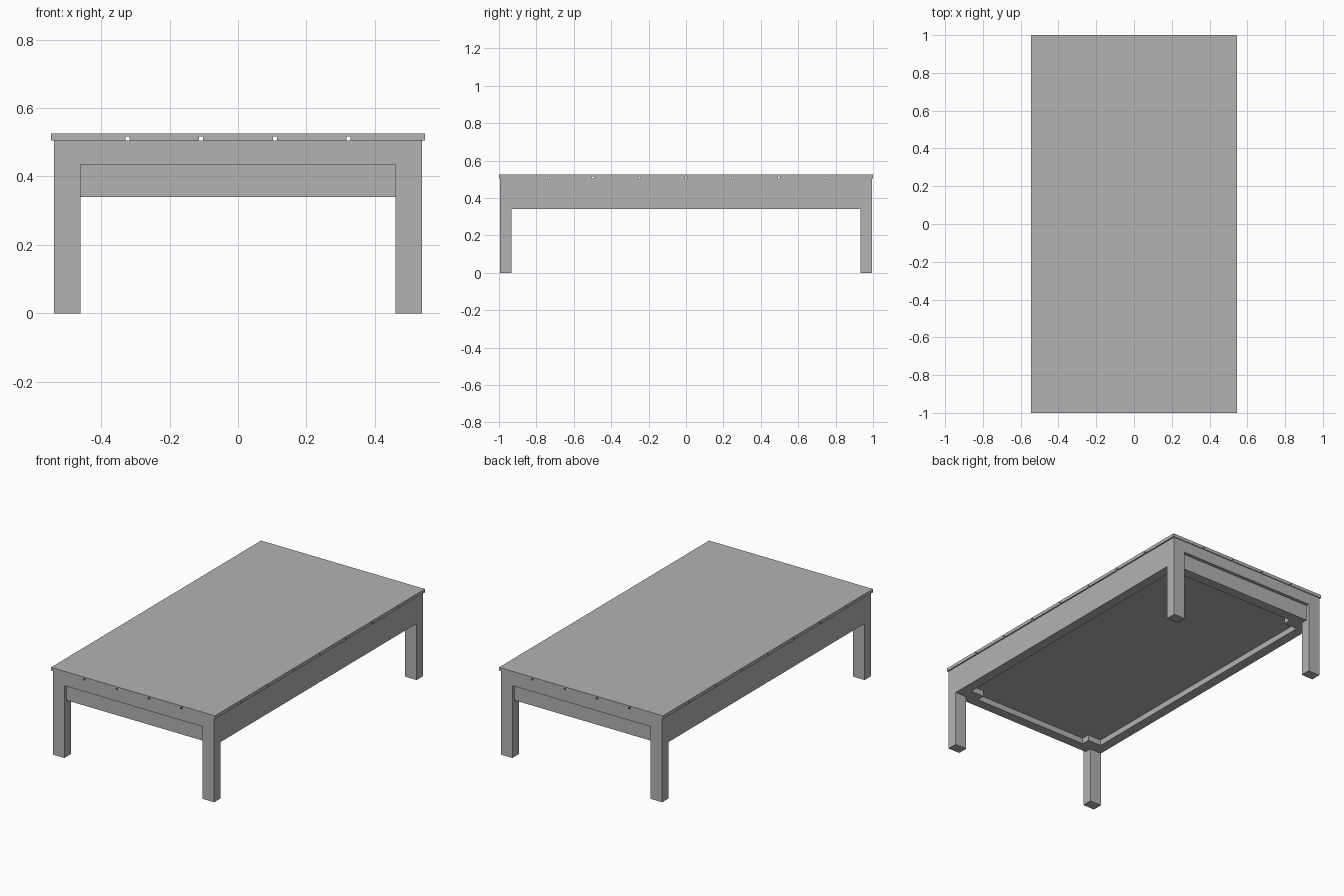
import bpy

cube = bpy.data.objects.get("Cube")
if cube:
    bpy.data.objects.remove(cube, do_unlink=True)

# Single grey finish
grey = bpy.data.materials.new("matte_grey")
grey.use_nodes = True
colour = (0.45, 0.45, 0.45, 1)
grey.diffuse_color = colour
grey.node_tree.nodes["Principled BSDF"].inputs["Base Color"].default_value = colour


def box(name, low, high):
    """Axis-aligned block between two corners."""
    centre = [(a + b) / 2 for a, b in zip(low, high)]
    size = [b - a for a, b in zip(low, high)]
    bpy.ops.mesh.primitive_cube_add(size=1, location=centre)
    ob = bpy.context.object
    ob.name = name
    ob.scale = size
    bpy.ops.object.transform_apply(location=True, rotation=False, scale=True)
    ob.data.materials.append(grey)
    return ob


def carve(target, low, high):
    """Cut a block-shaped hollow out of the target."""
    cutter = box("cutter", low, high)
    cutter.hide_render = True
    mod = target.modifiers.new("carve", 'BOOLEAN')
    mod.operation = 'DIFFERENCE'
    mod.solver = 'EXACT'
    mod.object = cutter
    bpy.context.view_layer.objects.active = target
    bpy.ops.object.modifier_apply(modifier=mod.name)
    bpy.data.objects.remove(cutter, do_unlink=True)


W, L = 0.538, 0.995              # half width and length of the frame
LEG_X, LEG_Y = 0.46, 0.933       # inner faces of the legs
APRON, RAIL, DECK, TOP = 0.34, 0.435, 0.505, 0.525

# Frame: legs, aprons and end rails carved from one block
frame = box("table_frame", (-W, -L, 0), (W, L, DECK))
carve(frame, (-2, -LEG_Y, -1), (2, LEG_Y, APRON))
carve(frame, (-LEG_X, -2, -1), (LEG_X, 2, APRON))

# Lower end aprons sit back behind the end rails
for s in (-1, 1):
    ys = sorted((s * 0.975, s * 2))
    carve(frame, (-LEG_X, ys[0], 0.2), (LEG_X, ys[1], RAIL))

# Shallow hollow underneath, leaving corner blocks
for x, y in ((0.478, 0.865), (0.388, 0.915)):
    carve(frame, (-x, -y, 0.2), (x, y, 0.375))

# Table top with hidden grooves crossing its underside
top = box("table_top", (-0.546, -1, DECK), (0.546, 1, TOP))
g = 0.006
for i in range(4):
    x = (i - 1.5) * 0.2155
    carve(top, (x - g, -2, 0.4), (x + g, 2, 0.516))
for i in range(7):
    y = (i - 3) * 0.2485
    carve(top, (-2, y - g, 0.4), (2, y + g, 0.516))
